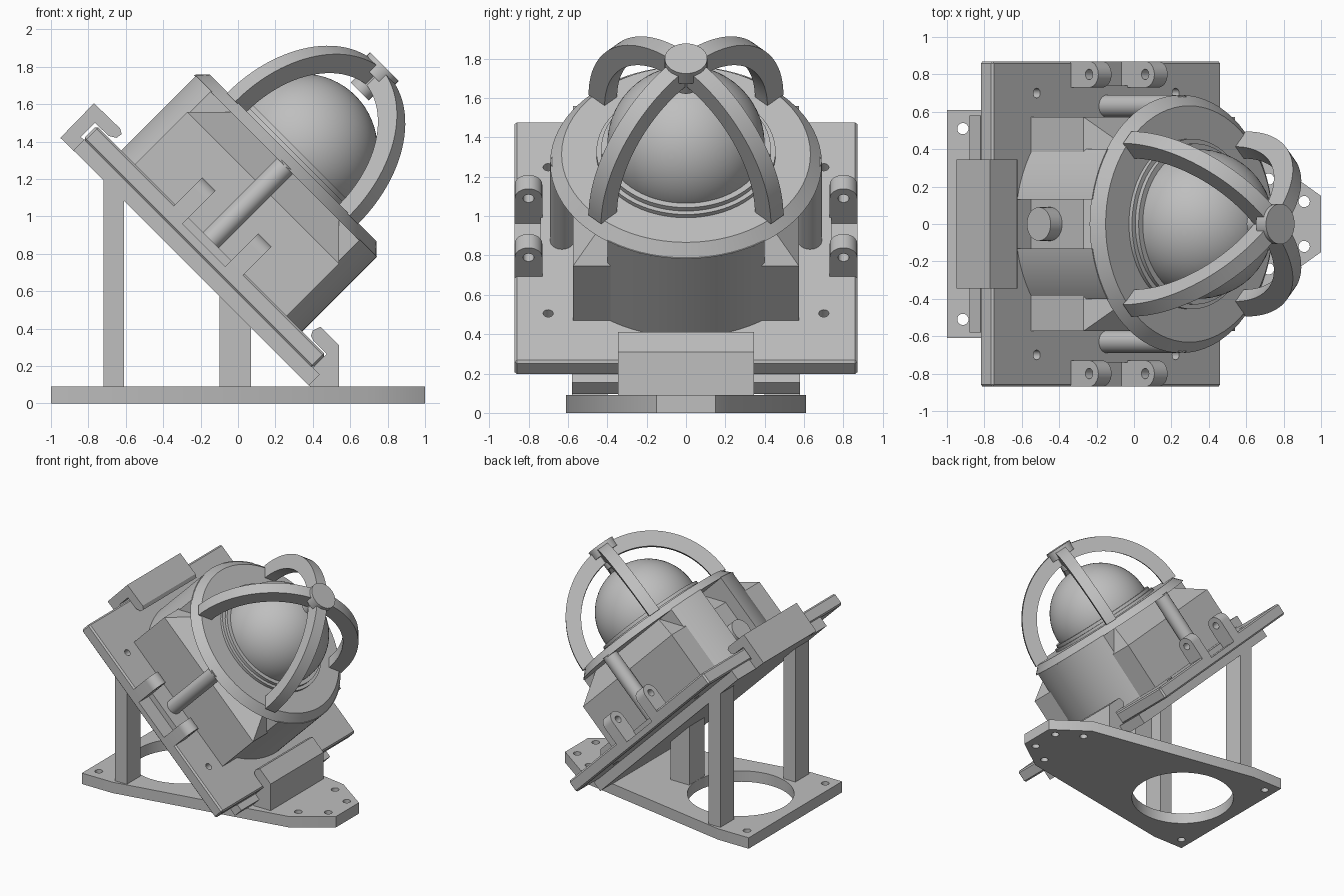
import bpy, bmesh
from math import sin, cos, asin, pi, radians
from mathutils import Matrix, Vector

cube = bpy.data.objects.get("Cube")
if cube:
    bpy.data.objects.remove(cube)

mat = bpy.data.materials.new("light_grey")
mat.use_nodes = True
GREY = (0.52, 0.52, 0.52, 1)
mat.diffuse_color = GREY
mat.node_tree.nodes["Principled BSDF"].inputs["Base Color"].default_value = GREY

# Tilted frame: x runs down the slope, z is the slope normal
TILT = Matrix.Rotation(radians(45), 4, 'Y')
FLAT = Matrix.Identity(4)
MID = -0.72                      # slope position of the lamp axis
AXIS = TILT @ Matrix.Translation((MID, 0, 0))
DECK = 0.515                     # top of the mounting plate
RING = 1.075                     # underside of the flange ring


def finish(name, bm, frame):
    bmesh.ops.recalc_face_normals(bm, faces=bm.faces)
    bm.transform(frame)
    mesh = bpy.data.meshes.new(name)
    bm.to_mesh(mesh)
    bm.free()
    mesh.materials.append(mat)
    ob = bpy.data.objects.new(name, mesh)
    bpy.context.collection.objects.link(ob)
    return ob


def prism(name, pts, lo, hi, frame=FLAT, along='z'):
    """Extrude a 2D outline along one axis."""
    place = {'z': lambda a, b, t: (a, b, t),
             'y': lambda a, b, t: (a, t, b),
             'x': lambda a, b, t: (t, a, b)}[along]
    bm = bmesh.new()
    rows = [[bm.verts.new(place(a, b, t)) for a, b in pts] for t in (lo, hi)]
    bm.faces.new(rows[0])
    bm.faces.new(rows[1])
    n = len(pts)
    for i in range(n):
        j = (i + 1) % n
        bm.faces.new((rows[0][i], rows[0][j], rows[1][j], rows[1][i]))
    return finish(name, bm, frame)


def box(name, x, y, z, frame=FLAT):
    return prism(name, [(x[0], y[0]), (x[1], y[0]), (x[1], y[1]), (x[0], y[1])], z[0], z[1], frame)


def circle(x, y, r, n=32):
    return [(x + r * cos(2 * pi * i / n), y + r * sin(2 * pi * i / n)) for i in range(n)]


def lathe(name, profile, frame, n=72):
    bm = bmesh.new()
    rings = [[bm.verts.new((px, py, h)) for px, py in circle(0, 0, r, n)] for r, h in profile]
    for a, b in zip(rings, rings[1:] + rings[:1]):
        for i in range(n):
            j = (i + 1) % n
            bm.faces.new((a[i], a[j], b[j], b[i]))
    return finish(name, bm, frame)


def bake(ob):
    deps = bpy.context.evaluated_depsgraph_get()
    mesh = bpy.data.meshes.new_from_object(ob.evaluated_get(deps))
    ob.modifiers.clear()
    ob.data = mesh


def cut(ob, cutters):
    for c in cutters:
        c.hide_render = True
        m = ob.modifiers.new("cut", 'BOOLEAN')
        m.operation, m.solver, m.object = 'DIFFERENCE', 'EXACT', c
    bake(ob)
    for c in cutters:
        bpy.data.objects.remove(c)


def smooth(ob):
    bpy.ops.object.select_all(action='DESELECT')
    ob.select_set(True)
    bpy.context.view_layer.objects.active = ob
    bpy.ops.object.shade_smooth_by_angle(angle=radians(30))


# Base with bolt holes and a large round opening
half = [(-1, 0.61), (-0.72, 0.61), (0.72, 0.35), (1, 0.15)]
base = prism("base", half + [(x, -y) for x, y in reversed(half)], 0, 0.09)
holes = [prism("hole_cutter", circle(-0.5, 0, 0.4, 64), -0.1, 0.2)]
for x, y in ((-0.915, 0.51), (0.91, 0.12), (0.72, 0.24)):
    holes += [prism("hole_cutter", circle(x, s * y, 0.03, 20), -0.1, 0.2) for s in (1, -1)]
cut(base, holes)
smooth(base)

# Legs, cut along the slope under the support board
SLOPE = 0.49


def leg(name, x, y):
    prism(name, [(x[0], 0.08), (x[1], 0.08), (x[1], SLOPE - x[1]), (x[0], SLOPE - x[0])],
          y[0], y[1], along='y')


leg("tall_leg_left", (-0.72, -0.61), (0.4, 0.58))
leg("tall_leg_right", (-0.72, -0.61), (-0.58, -0.4))
leg("short_leg", (-0.1, 0.07), (-0.1, 0.1))

# Support board and the two hooked clips
box("support_board", (-1.58, 0.2), (-0.58, 0.58), (0.335, 0.418), TILT)
prism("upper_clip", [(-0.95, 1.42), (-0.77, 1.605), (-0.63, 1.47), (-0.622, 1.44), (-0.65, 1.42),
                     (-0.69, 1.43), (-0.765, 1.5), (-0.84, 1.425), (-0.78, 1.367), (-0.82, 1.295)],
      -0.345, 0.345, along='y')
prism("lower_clip", [(0.39, 0.088), (0.54, 0.088), (0.54, 0.31), (0.44, 0.41), (0.4, 0.39),
                     (0.39, 0.36), (0.4, 0.34), (0.475, 0.265), (0.4, 0.19), (0.32, 0.16)],
      -0.345, 0.345, along='y')

# Mounting plate with bevelled rim, bolt holes and notches between the lugs
plate = box("mounting_plate", (-1.584, 0.148), (-0.87, 0.87), (0.415, DECK), TILT)
bev = plate.modifiers.new("bevel", 'BEVEL')
bev.width, bev.segments = 0.012, 1
bake(plate)
cutters = []
for s in (1, -1):
    for u in (-1.25, -0.2):
        cutters.append(prism("hole_cutter", circle(u, s * 0.7, 0.026, 20), 0.3, 0.6, TILT))
    cutters.append(box("notch_cutter", (-0.89, -0.566), sorted((s * 0.74, s * 0.9)), (0.47, 0.6), TILT))
cut(plate, cutters)
smooth(plate)

# Hinge lugs and ring posts on both sides
for s, side in ((1, "left"), (-1, "right")):
    c = s * 0.8
    arch = [(c + 0.07 * cos(pi * i / 16), 0.65 + 0.07 * sin(pi * i / 16)) for i in range(17)]
    for u, place in ((-0.99, "upper"), (-0.566, "lower")):
        lug = prism(f"{place}_lug_{side}", [(c + 0.07, 0.46)] + arch + [(c - 0.07, 0.46)],
                    u, u + 0.1, TILT, 'x')
        cut(lug, [prism("hole_cutter", circle(c, 0.65, 0.028, 20), u - 0.1, u + 0.2, TILT, 'x')])
        smooth(lug)
    smooth(prism(f"post_{side}", circle(MID, s * 0.63, 0.06), DECK - 0.01, RING + 0.01, TILT))

# Housing block with sloped shoulders
bm = bmesh.new()
levels = [[bm.verts.new((x * r, y * r, h)) for x, y in ((1, 1), (-1, 1), (-1, -1), (1, -1))]
          for r, h in ((0.573, DECK - 0.01), (0.573, 0.91), (0.405, RING + 0.005))]
bm.faces.new(levels[0])
bm.faces.new(levels[-1])
for a, b in zip(levels, levels[1:]):
    for i in range(4):
        j = (i + 1) % 4
        bm.faces.new((a[i], a[j], b[j], b[i]))
finish("housing_block", bm, AXIS)

# Curved housing walls, split by a slot on the uphill side
R = 0.69


def wall(name, sign, v0, v1):
    a0, a1 = asin(v0 / R), asin(v1 / R)
    arc = [(sign * R * cos(a0 + (a1 - a0) * i / 20), R * sin(a0 + (a1 - a0) * i / 20)) for i in range(21)]
    smooth(prism(name, arc + [(sign * 0.35, v1), (sign * 0.35, v0)], DECK - 0.01, RING + 0.005, AXIS))


wall("downhill_wall", 1, -0.4, 0.4)
wall("uphill_wall_left", -1, 0.13, 0.4)
wall("uphill_wall_right", -1, -0.4, -0.13)
smooth(prism("cable_socket", circle(0, 0.66, 0.09), -0.66, -0.4, AXIS, 'x'))

# Flange ring with stepped collar
smooth(lathe("flange_ring", [(0.3, RING), (R, RING), (0.632, 1.137), (0.455, 1.137), (0.455, 1.16),
                             (0.43, 1.16), (0.43, 1.185), (0.3, 1.185)], AXIS))

# Globe
bm = bmesh.new()
bmesh.ops.create_uvsphere(bm, u_segments=64, v_segments=32, radius=0.4)
bm.transform(Matrix.Translation((0, 0, 1.208)))
smooth(finish("globe", bm, AXIS))

# Guard cage: four arched arms meeting at a hub
steps = [pi / 2 * i / 28 for i in range(29)]
arm = [(0.655 * cos(t), 1.132 + 0.678 * sin(t)) for t in steps]
arm += [(0.54 * cos(t), 1.132 + 0.56 * sin(t)) for t in reversed(steps)]
for k in range(4):
    turn = Matrix.Rotation(pi / 4 + k * pi / 2, 4, 'Z')
    smooth(prism(f"guard_arm_{k + 1}", arm, -0.045, 0.045, AXIS @ turn, 'y'))
smooth(prism("guard_hub_shaft", circle(0, 0, 0.068), 1.64, 1.8, AXIS))
smooth(prism("guard_hub_cap", circle(0, 0, 0.108, 40), 1.75, 1.826, AXIS))
